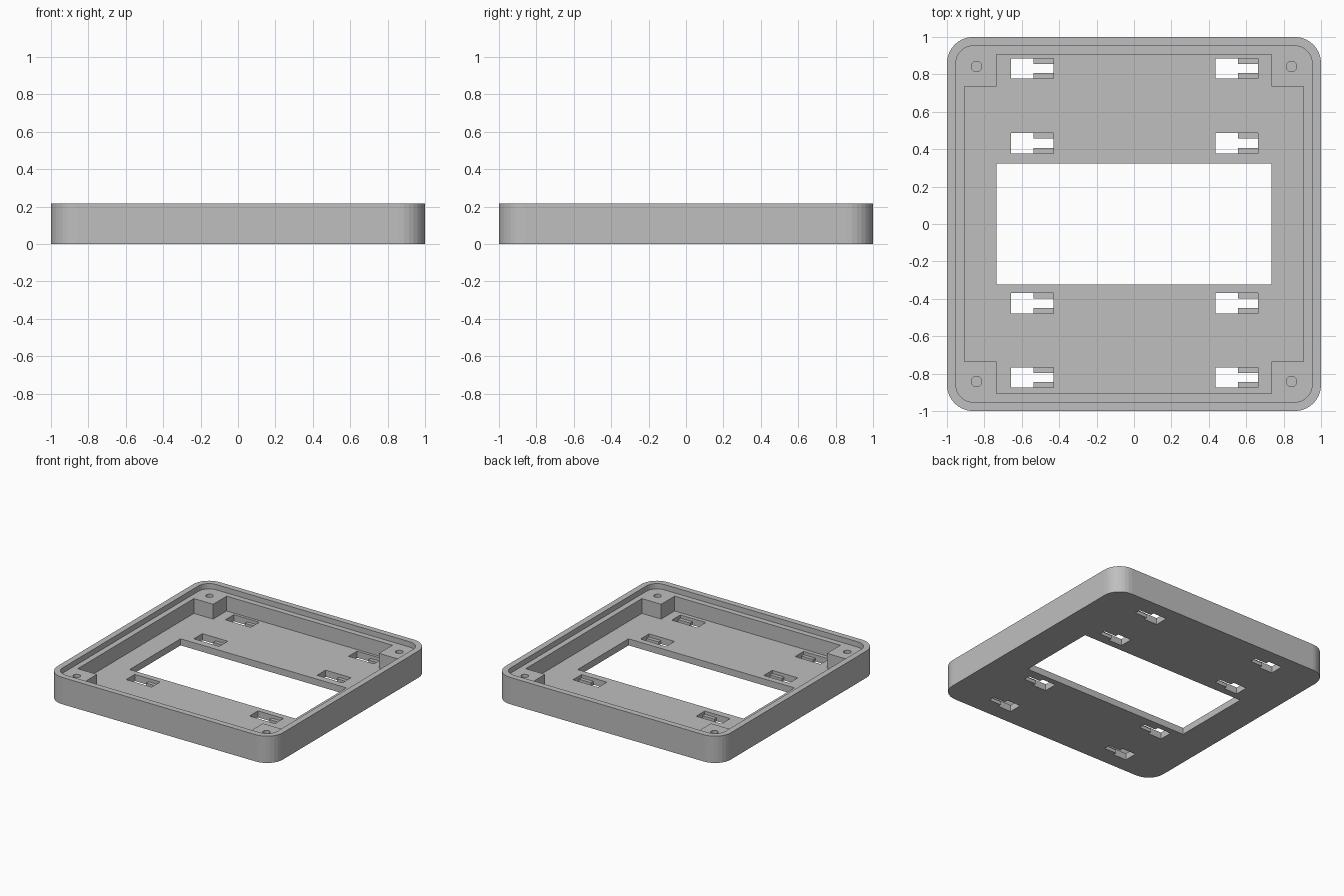
import bpy
from math import cos, sin, pi

cube = bpy.data.objects.get("Cube")
if cube:
    bpy.data.objects.remove(cube, do_unlink=True)

HEIGHT, LEDGE, FLOOR, SHELF = 0.215, 0.172, 0.053, 0.027

grey = bpy.data.materials.new("light grey plastic")
grey.use_nodes = True
colour = (0.52, 0.52, 0.52, 1)
grey.diffuse_color = colour
grey.node_tree.nodes["Principled BSDF"].inputs["Base Color"].default_value = colour


def prism(name, outline, z0, z1):
    """Upright solid from a counter-clockwise outline."""
    n = len(outline)
    verts = [(x, y, z) for z in (z0, z1) for x, y in outline]
    faces = [list(range(n))[::-1], list(range(n, 2 * n))]
    faces += [(i, (i + 1) % n, (i + 1) % n + n, i + n) for i in range(n)]
    mesh = bpy.data.meshes.new(name)
    mesh.from_pydata(verts, [], faces)
    mesh.materials.append(grey)
    obj = bpy.data.objects.new(name, mesh)
    bpy.context.collection.objects.link(obj)
    return obj


def rect(x0, x1, y0, y1):
    return [(x0, y0), (x1, y0), (x1, y1), (x0, y1)]


def rounded_square(half, radius, steps=8):
    c = half - radius
    points = []
    for q, (sx, sy) in enumerate([(1, 1), (-1, 1), (-1, -1), (1, -1)]):
        for i in range(steps + 1):
            a = (q + i / steps) * pi / 2
            points.append((sx * c + radius * cos(a), sy * c + radius * sin(a)))
    return points


def circle(x, y, r, n=24):
    return [(x + r * cos(2 * pi * i / n), y + r * sin(2 * pi * i / n)) for i in range(n)]


def cut(target, outline, z0, z1):
    cutter = prism("cutter", outline, z0, z1)
    cutter.hide_render = True
    mod = target.modifiers.new("cut", "BOOLEAN")
    mod.operation, mod.solver, mod.object = "DIFFERENCE", "EXACT", cutter
    bpy.context.view_layer.objects.active = target
    bpy.ops.object.modifier_apply(modifier=mod.name)
    bpy.data.objects.remove(cutter, do_unlink=True)


# Outer shell with the shallow recess that leaves a rim
tray = prism("mounting_tray", rounded_square(1, 0.14), 0, HEIGHT)
cut(tray, rounded_square(0.952, 0.092), LEDGE, 0.3)

# Main cavity, leaving a square block in each corner
a, b = 0.907, 0.736
cavity = [(-b, -a), (b, -a), (b, -b), (a, -b), (a, b), (b, b),
          (b, a), (-b, a), (-b, b), (-a, b), (-a, -b), (-b, -b)]
cut(tray, cavity, FLOOR, 0.25)

# Large window in the floor
cut(tray, rect(-b, b, -0.323, 0.323), -0.1, 0.1)

# Blind screw holes in the corner blocks
for x in (-0.842, 0.842):
    for y in (-0.842, 0.842):
        cut(tray, circle(x, y, 0.028), 0.06, 0.25)

# Keyhole slots: a pocket from above, a stepped opening through the bottom
LENGTH, STEP, WIDE, NARROW = 0.226, 0.12, 0.054, 0.025
for x in (-0.657, 0.437):
    for y in (-0.821, -0.424, 0.432, 0.831):
        cut(tray, rect(x, x + LENGTH, y - WIDE, y + WIDE), SHELF, 0.1)
        keyhole = [(x, y - WIDE), (x + STEP, y - WIDE), (x + STEP, y - NARROW),
                   (x + LENGTH, y - NARROW), (x + LENGTH, y + NARROW),
                   (x + STEP, y + NARROW), (x + STEP, y + WIDE), (x, y + WIDE)]
        cut(tray, keyhole, -0.1, 0.04)
